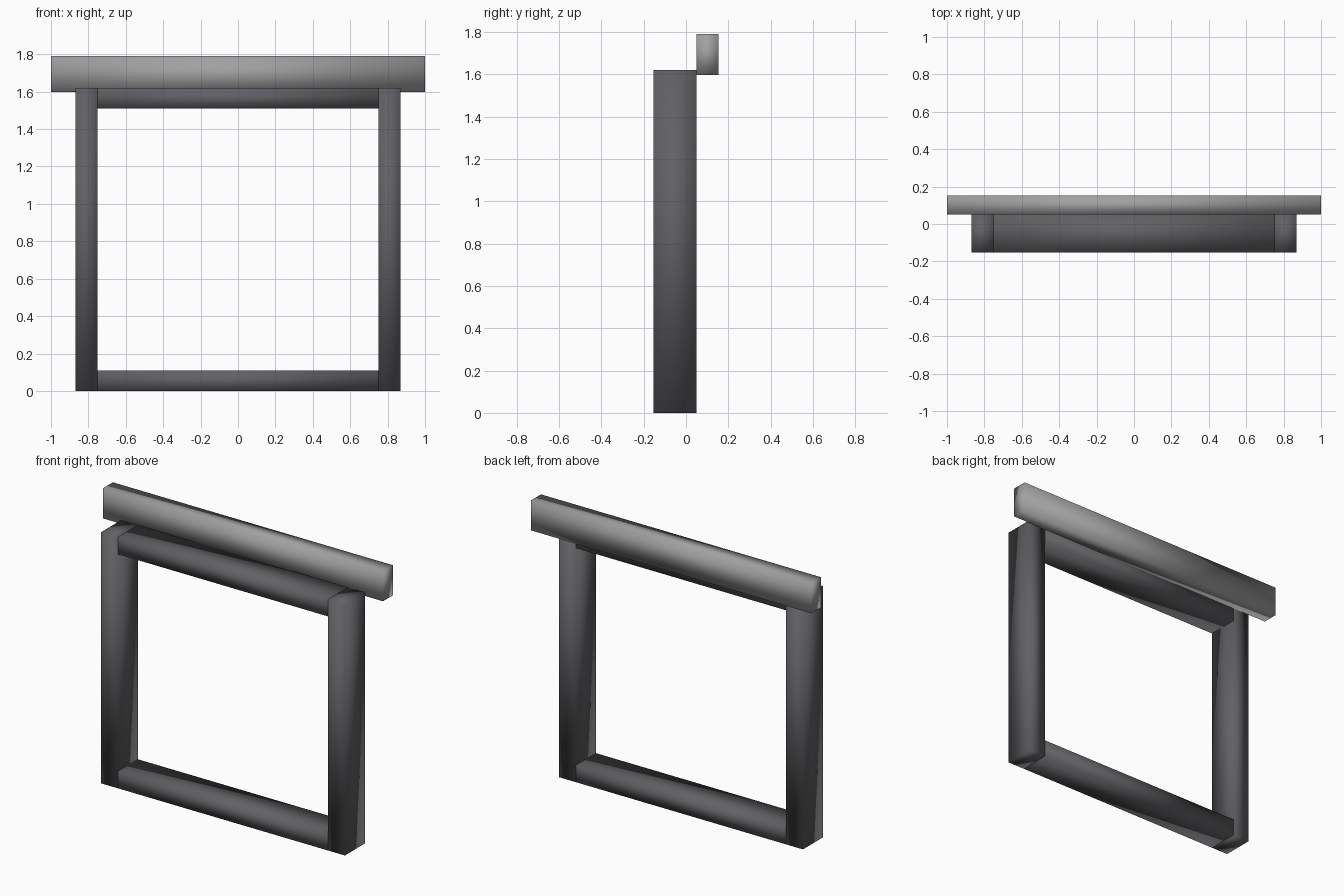
import bpy

if "Cube" in bpy.data.objects:
    bpy.data.objects.remove(bpy.data.objects["Cube"])


def material(name, rgb):
    mat = bpy.data.materials.new(name)
    mat.diffuse_color = (*rgb, 1)
    mat.use_nodes = True
    mat.node_tree.nodes["Principled BSDF"].inputs["Base Color"].default_value = mat.diffuse_color
    return mat


def box(name, lo, hi, mat):
    """Smooth-shaded box between two opposite corners."""
    bpy.ops.mesh.primitive_cube_add(size=1)
    ob = bpy.context.object
    ob.name = name
    ob.location = [(a + b) / 2 for a, b in zip(lo, hi)]
    ob.scale = [b - a for a, b in zip(lo, hi)]
    bpy.ops.object.transform_apply(location=True, rotation=False, scale=True)
    bpy.ops.object.shade_smooth()
    ob.data.materials.append(mat)
    return ob


dark = material("dark_grey", (0.12, 0.12, 0.13))
light = material("mid_grey", (0.35, 0.355, 0.35))

FRONT, BACK = -0.153, 0.05      # frame depth
OUTER, INNER = 0.87, 0.75       # post half widths
TOP, RAIL = 1.62, 0.11          # frame height, rail thickness

# Side posts
box("left_post", (-OUTER, FRONT, 0), (-INNER, BACK, TOP), dark)
box("right_post", (INNER, FRONT, 0), (OUTER, BACK, TOP), dark)

# Rails fitted between the posts
box("bottom_rail", (-INNER, FRONT, 0), (INNER, BACK, RAIL), dark)
box("top_rail", (-INNER, FRONT, TOP - RAIL), (INNER, BACK, TOP), dark)

# Header bar fixed behind the top of the frame
box("header_bar", (-1, BACK, 1.597), (1, 0.153, 1.79), light)
